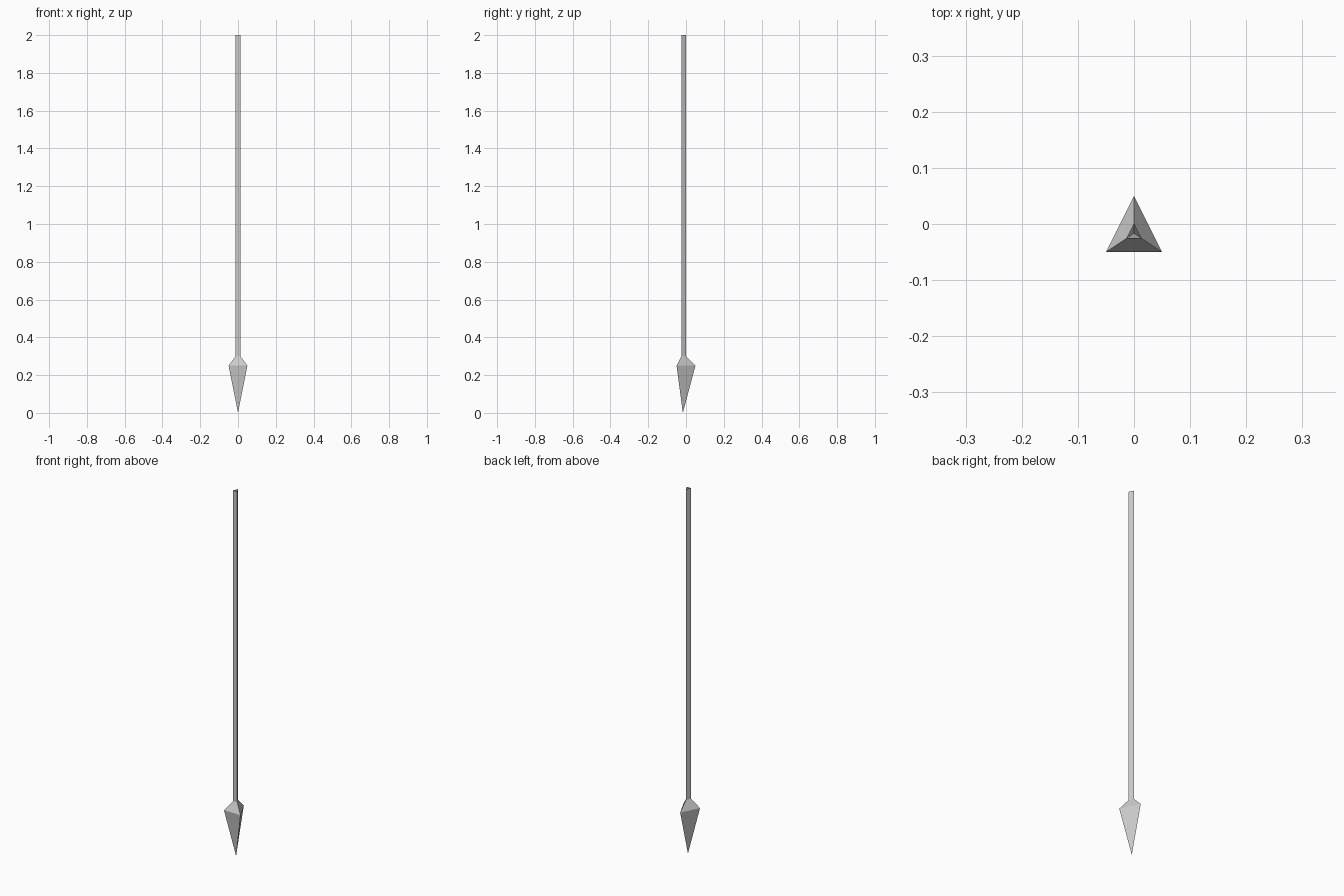
import bpy
import bmesh

if "Cube" in bpy.data.objects:
    bpy.data.objects.remove(bpy.data.objects["Cube"])

# Triangular section of the widest point; every other section is this one
# scaled about its centroid
SECTION = [(-0.05, -0.05), (0.05, -0.05), (0.0, 0.05)]
CENTRE_Y = -0.05 / 3


def loft(name, levels):
    """Skin open triangular sections given as (height, scale); scale 0 is a point."""
    bm = bmesh.new()
    rings = []
    for z, s in levels:
        if s == 0:
            rings.append([bm.verts.new((0, CENTRE_Y, z))] * 3)
        else:
            rings.append([bm.verts.new((x * s, CENTRE_Y + (y - CENTRE_Y) * s, z))
                          for x, y in SECTION])
    for low, high in zip(rings, rings[1:]):
        for i in range(3):
            j = (i + 1) % 3
            corners = [low[i], low[j], high[j], high[i]]
            bm.faces.new(list(dict.fromkeys(corners)))
    mesh = bpy.data.meshes.new(name)
    bm.to_mesh(mesh)
    bm.free()
    obj = bpy.data.objects.new(name, mesh)
    bpy.context.collection.objects.link(obj)
    return obj


# Pointed head: tip, wide shoulder, narrow neck
loft("spear_head", [(0.0, 0), (0.25, 1.0), (0.30, 0.25)])

# Long hollow three-sided shaft, open at the top
loft("shaft", [(0.30, 0.25), (2.0, 0.25)])
